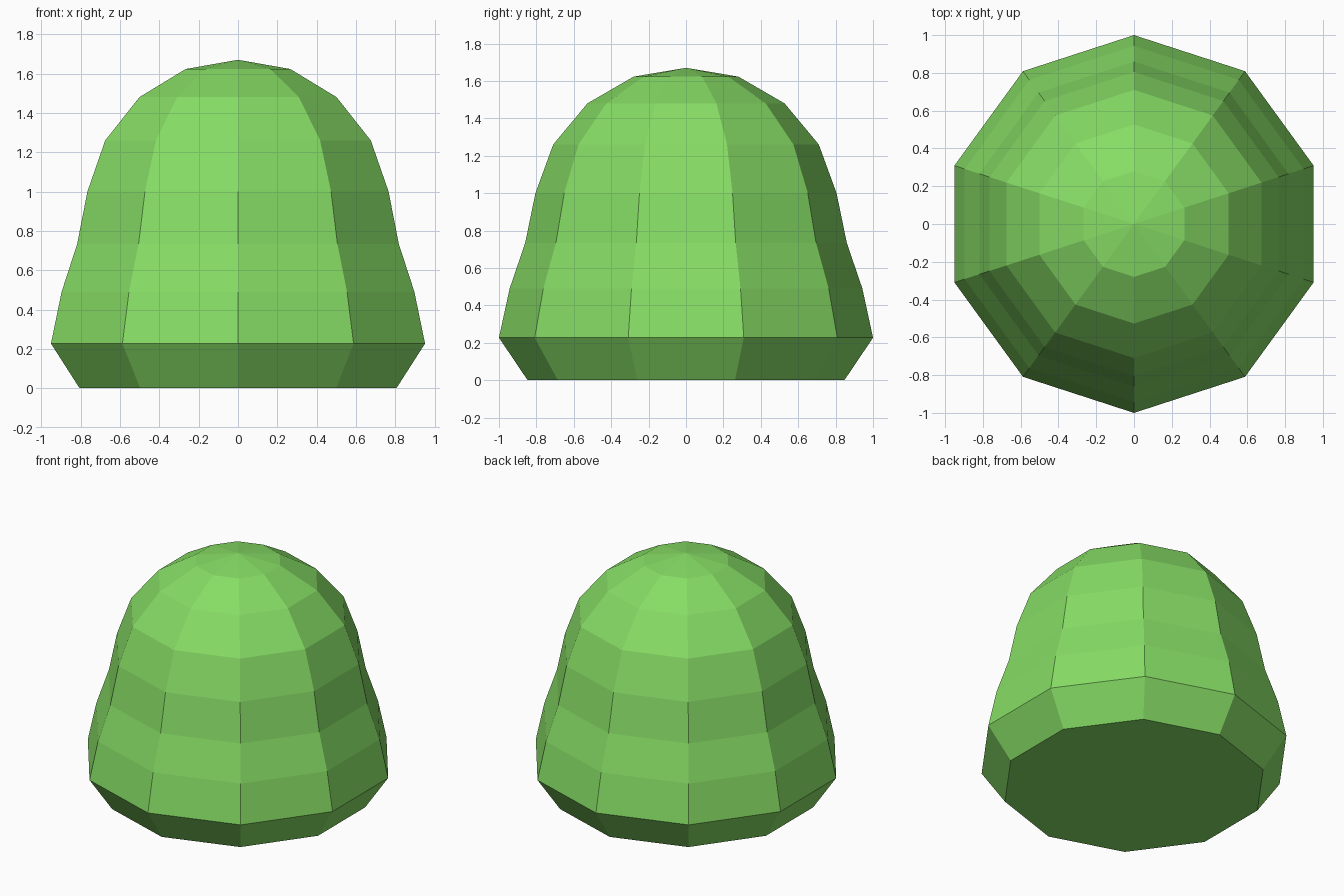
import bpy, bmesh
from math import sin, cos, pi

if "Cube" in bpy.data.objects:
    bpy.data.objects.remove(bpy.data.objects["Cube"])

SIDES = 10
# (radius, height) rings from the base up to the shoulder of the dome
RINGS = [(0.847, 0.0), (1.0, 0.227), (0.943, 0.49), (0.86, 0.733), (0.805, 1.0),
         (0.71, 1.26), (0.527, 1.48), (0.28, 1.623)]
APEX = 1.67

# Bush: ten-sided faceted dome with a tucked-in base
bm = bmesh.new()
rings = [[bm.verts.new((r * sin(2 * pi * i / SIDES), -r * cos(2 * pi * i / SIDES), z))
          for i in range(SIDES)] for r, z in RINGS]
tip = bm.verts.new((0, 0, APEX))
for i in range(SIDES):
    j = (i + 1) % SIDES
    for low, high in zip(rings, rings[1:]):
        bm.faces.new((low[i], low[j], high[j], high[i]))
    bm.faces.new((rings[-1][i], rings[-1][j], tip))

# Flat underside
bm.faces.new(rings[0][::-1])
bmesh.ops.recalc_face_normals(bm, faces=bm.faces)

mesh = bpy.data.meshes.new("bush")
bm.to_mesh(mesh)
bm.free()
bush = bpy.data.objects.new("bush", mesh)
bpy.context.collection.objects.link(bush)

# Leaf green
green = bpy.data.materials.new("leaf_green")
green.diffuse_color = (0.24, 0.72, 0.13, 1)
green.use_nodes = True
green.node_tree.nodes["Principled BSDF"].inputs["Base Color"].default_value = green.diffuse_color
mesh.materials.append(green)
